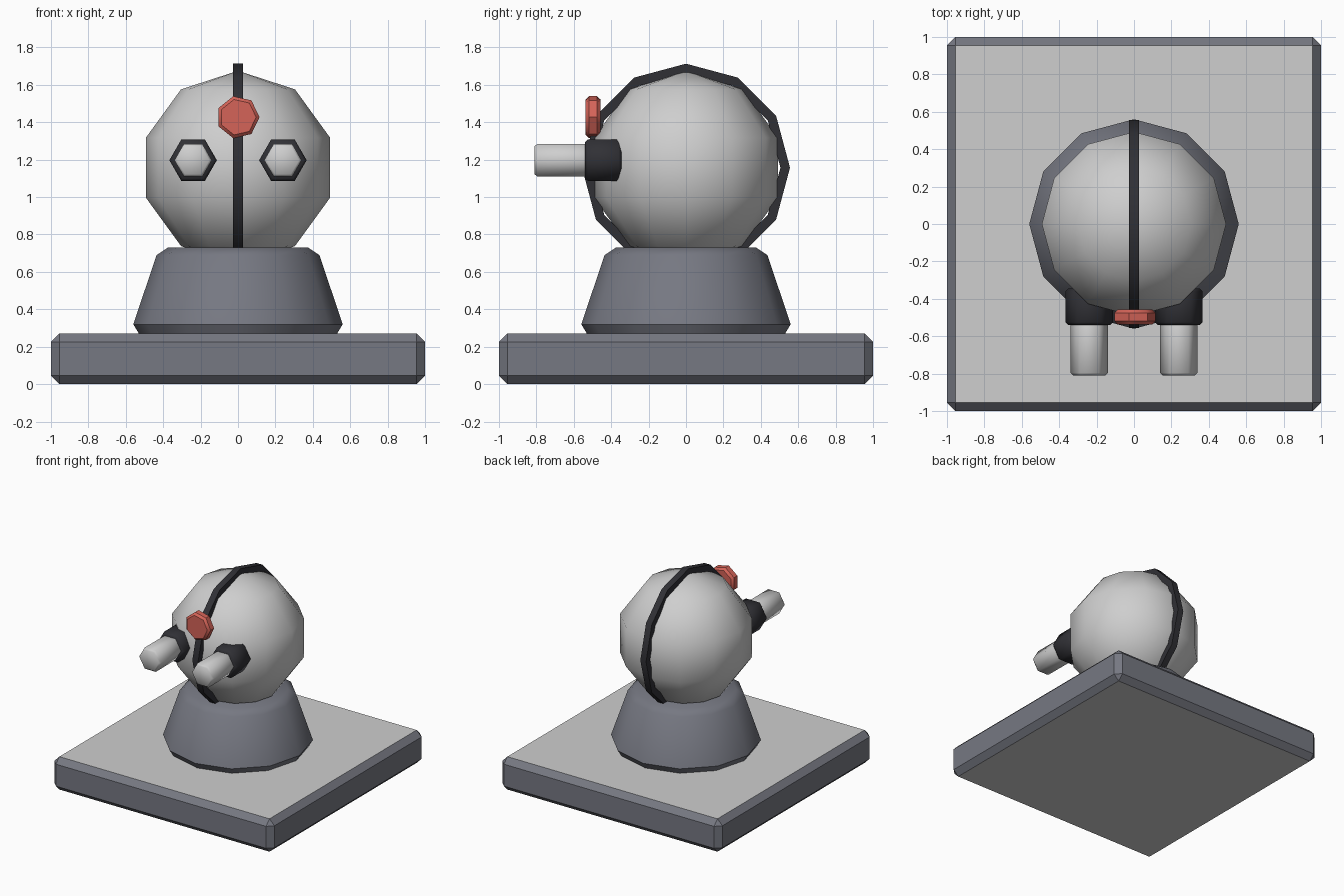
import bpy, bmesh, math
from mathutils import Matrix

if "Cube" in bpy.data.objects:
    bpy.data.objects.remove(bpy.data.objects["Cube"])


def material(name, rgb):
    m = bpy.data.materials.new(name)
    m.diffuse_color = (*rgb, 1)
    m.use_nodes = True
    m.node_tree.nodes["Principled BSDF"].inputs["Base Color"].default_value = m.diffuse_color
    return m


LIGHT = material("light_grey", (0.62, 0.62, 0.62))
SLATE = material("slate_grey", (0.181, 0.188, 0.223))
BLACK = material("charcoal", (0.03, 0.03, 0.036))
RED = material("coral_red", (0.66, 0.127, 0.098))
AXES = {"z": Matrix(),
        "-y": Matrix.Rotation(math.pi / 2, 4, "X"),
        "x": Matrix.Rotation(math.pi / 2, 4, "Y")}


def finish(name, bm, mats, angle):
    # smooth shading that keeps edges above the angle sharp
    bmesh.ops.remove_doubles(bm, verts=bm.verts, dist=1e-5)
    bmesh.ops.recalc_face_normals(bm, faces=bm.faces)
    for f in bm.faces:
        f.smooth = True
    for e in bm.edges:
        e.smooth = e.calc_face_angle(0) < math.radians(angle)
    me = bpy.data.meshes.new(name)
    bm.to_mesh(me)
    bm.free()
    for m in mats:
        me.materials.append(m)
    ob = bpy.data.objects.new(name, me)
    bpy.context.collection.objects.link(ob)
    return ob


def lathe(name, profile, sides, loc, mat, axis="z", closed=False, angle=40):
    # turn a (radius, height) profile into a low-poly body of revolution
    bm = bmesh.new()
    rings = [[bm.verts.new((r * math.cos(math.tau * i / sides),
                            r * math.sin(math.tau * i / sides), h))
              for i in range(sides)] for r, h in profile]
    pairs = list(zip(rings, rings[1:]))
    if closed:
        pairs.append((rings[-1], rings[0]))
    for a, b in pairs:
        for i in range(sides):
            j = (i + 1) % sides
            bm.faces.new((a[i], a[j], b[j], b[i]))
    if not closed:
        for ring, (r, h) in ((rings[0], profile[0]), (rings[-1], profile[-1])):
            if r > 0:
                bm.faces.new(ring)
    bmesh.ops.transform(bm, matrix=Matrix.Translation(loc) @ AXES[axis], verts=bm.verts)
    return finish(name, bm, [mat], angle)


def rod(r, h0, h1, b):
    # chamfered cylinder profile
    return [(r - b, h0), (r, h0 + b), (r, h1 - b), (r - b, h1)]


# base slab, light on its top and bottom
bm = bmesh.new()
bmesh.ops.create_cube(bm, size=1, matrix=Matrix.Translation((0, 0, 0.135)) @ Matrix.Diagonal((2, 2, 0.27, 1)))
bmesh.ops.bevel(bm, geom=bm.edges[:], offset=0.045, segments=1, affect="EDGES")
for f in bm.faces:
    f.normal_update()
    f.material_index = 1 if abs(f.normal.z) > 0.9 else 0
finish("base_slab", bm, [SLATE, LIGHT], 30)

# tapered pedestal
lathe("pedestal", [(0.53, 0.27), (0.56, 0.32), (0.435, 0.69), (0.375, 0.73)], 12, (0, 0, 0), SLATE)

# ball head
R, CZ = 0.518, 1.157
ball = [(R * math.sin(math.pi * k / 5) if 0 < k < 5 else 0, -R * math.cos(math.pi * k / 5)) for k in range(6)]
bm_ball = lathe("ball_head", ball, 12, (0, 0, CZ), LIGHT)

# upright band around the head
lathe("head_band", [(0.505, -0.026), (0.556, -0.026), (0.556, 0.026), (0.505, 0.026)],
      12, (0, 0, CZ), BLACK, axis="x", closed=True)

# paired sockets and barrels
for side, x in (("left", -0.24), ("right", 0.24)):
    lathe(side + "_socket", rod(0.127, 0.345, 0.54, 0.015), 6, (x, 0, 1.197), BLACK, axis="-y", angle=62)
    lathe(side + "_barrel", rod(0.1, 0.45, 0.81, 0.014), 6, (x, 0, 1.197), LIGHT, axis="-y", angle=62)

# round sensor button
lathe("sensor_button", rod(0.115, 0.457, 0.537, 0.018), 7, (0, 0, 1.427), RED, axis="-y", angle=40)
